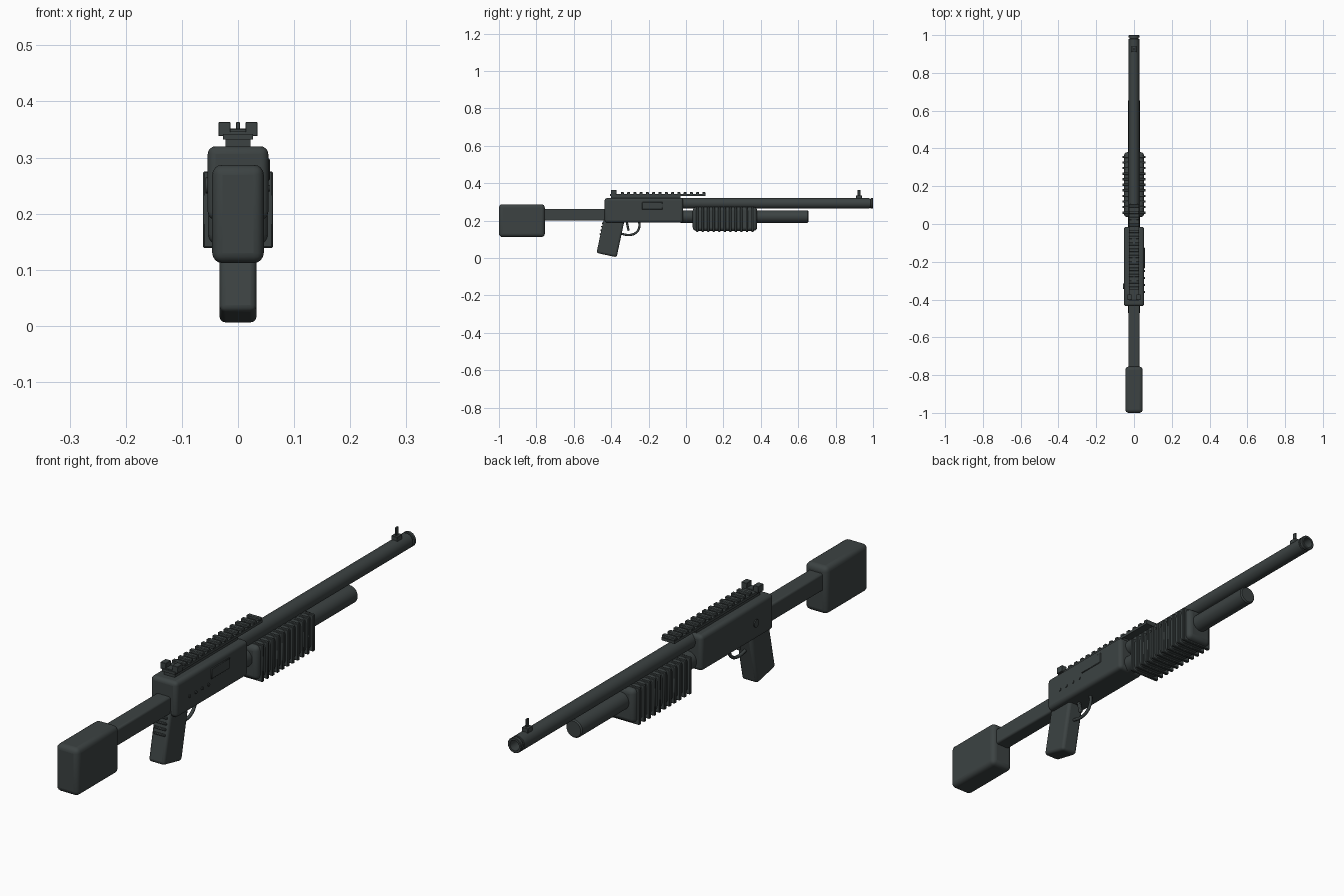
import bpy, bmesh, math
from mathutils import Matrix, Vector

if "Cube" in bpy.data.objects:
    bpy.data.objects.remove(bpy.data.objects["Cube"])

mat = bpy.data.materials.new("dark gunmetal")
mat.diffuse_color = (0.045, 0.055, 0.055, 1)
mat.use_nodes = True
mat.node_tree.nodes["Principled BSDF"].inputs["Base Color"].default_value = mat.diffuse_color


def finish(name, bm, bevel=0.0, segments=3):
    bmesh.ops.recalc_face_normals(bm, faces=bm.faces)
    me = bpy.data.meshes.new(name)
    bm.to_mesh(me)
    bm.free()
    me.materials.append(mat)
    ob = bpy.data.objects.new(name, me)
    bpy.context.collection.objects.link(ob)
    if bevel:
        mod = ob.modifiers.new("rounding", 'BEVEL')
        mod.width, mod.segments = bevel, segments
        mod.limit_method = 'ANGLE'
    bpy.ops.object.select_all(action='DESELECT')
    ob.select_set(True)
    bpy.context.view_layer.objects.active = ob
    bpy.ops.object.shade_smooth_by_angle(angle=math.radians(35))
    return ob


def add_box(bm, x, y, z, xf=Matrix()):
    """Box from (min, max) pairs, optionally transformed."""
    c = Vector([(a + b) / 2 for a, b in (x, y, z)])
    s = [b - a for a, b in (x, y, z)]
    bmesh.ops.create_cube(bm, size=1, matrix=xf @ Matrix.Translation(c) @ Matrix.Diagonal((*s, 1)))


def boxes(name, items, bevel=0.0, segments=3, xf=Matrix()):
    bm = bmesh.new()
    for x, y, z in items:
        add_box(bm, x, y, z, xf)
    return finish(name, bm, bevel, segments)


def lathe(name, profile, z, n=32):
    """Revolve (y, radius) points around a lengthwise axis at height z."""
    bm = bmesh.new()
    rings = [[bm.verts.new((r * math.cos(2 * math.pi * i / n), y, z + r * math.sin(2 * math.pi * i / n)))
              for i in range(n)] for y, r in profile]
    for a, b in zip(rings, rings[1:]):
        for i in range(n):
            j = (i + 1) % n
            bm.faces.new((a[i], a[j], b[j], b[i]))
    bm.faces.new(rings[0])
    bm.faces.new(rings[-1])
    return finish(name, bm)


def sym(w):
    return (-w, w)


# Stock, connecting bar and receiver
boxes("stock", [(sym(0.046), (-1.0, -0.755), (0.112, 0.287))], 0.018, 4)
boxes("stock_bar", [(sym(0.029), (-0.77, -0.42), (0.199, 0.263))], 0.007)
boxes("receiver", [(sym(0.054), (-0.435, -0.015), (0.189, 0.32))], 0.014, 4)

# Barrel with grooved muzzle and hollow bore, and tube below it
lathe("barrel", [(-0.03, 0.028), (0.98, 0.028), (0.981, 0.024), (0.987, 0.024), (0.988, 0.028),
                 (0.998, 0.028), (1.0, 0.026), (1.0, 0.019), (0.93, 0.019)], 0.292)
lathe("magazine_tube", [(-0.03, 0.033), (0.65, 0.033), (0.655, 0.029)], 0.221)

# Sliding forend with raised ribs
boxes("forend", [(sym(0.053), (0.036, 0.38), (0.145, 0.272))], 0.018, 4)
ribs = [(sym(0.062), (y - 0.006, y + 0.006), (0.139, 0.275))
        for y in [0.06 + 0.0295 * i for i in range(11)]]
boxes("forend_ribs", ribs, 0.002, 1)

# Raked grip with rear ridges
rake = Matrix.Translation((0, -0.403, 0.117)) @ Matrix.Rotation(math.radians(-12), 4, 'X')
boxes("grip", [(sym(0.033), (-0.055, 0.055), (-0.104, 0.1))], 0.011, 3, rake)
ridges = [(sym(0.024), (-0.060, -0.048), (z, z + 0.008)) for z in [-0.005 + 0.02 * i for i in range(4)]]
boxes("grip_ridges", ridges, 0.002, 1, rake)

# Trigger guard swept along a bent path
cu = bpy.data.curves.new("trigger_guard", 'CURVE')
cu.dimensions = '3D'
cu.bevel_depth, cu.bevel_resolution, cu.resolution_u = 0.006, 2, 6
sp = cu.splines.new('BEZIER')
path = [(-0.35, 0.13), (-0.30, 0.123), (-0.265, 0.137), (-0.25, 0.163), (-0.25, 0.195)]
sp.bezier_points.add(len(path) - 1)
for p, (y, z) in zip(sp.bezier_points, path):
    p.co = (0, y, z)
    p.handle_left_type = p.handle_right_type = 'AUTO'
guard = bpy.data.objects.new("trigger_guard", cu)
cu.materials.append(mat)
bpy.context.collection.objects.link(guard)
tilt = Matrix.Translation((0, -0.312, 0.17)) @ Matrix.Rotation(math.radians(12), 4, 'X')
boxes("trigger", [(sym(0.006), (-0.006, 0.006), (-0.025, 0.025))], 0.003, 2, tilt)

# Top rail with mounting base and teeth
boxes("rail", [(sym(0.022), (-0.4, -0.03), (0.315, 0.336)), (sym(0.027), (-0.405, 0.105), (0.332, 0.342))])
teeth = [(sym(0.027), (y - 0.008, y + 0.008), (0.341, 0.352))
         for y in [-0.34 + 0.0335 * i for i in range(14)]]
boxes("rail_teeth", teeth, 0.002, 1)

# Rear sight with two ears, front sight with a post
ears = [((s * 0.024 - 0.011, s * 0.024 + 0.011), (-0.402, -0.372), (0.341, 0.363)) for s in (-1, 1)]
boxes("rear_sight", ears + [(sym(0.035), (-0.402, -0.372), (0.338, 0.346))], 0.001, 1)
boxes("front_sight", [(sym(0.012), (0.91, 0.94), (0.312, 0.334)),
                      (sym(0.0035), (0.918, 0.932), (0.33, 0.363))], 0.001, 1)

# Ejection cover on the right side
boxes("ejection_cover", [((0.05, 0.057), (-0.235, -0.125), (0.259, 0.298))], 0.002, 1)


# Side pins on the right and a round button on the left
def studs(name, x, r, depth, places):
    bm = bmesh.new()
    for y, z in places:
        m = Matrix.Translation((x, y, z)) @ Matrix.Rotation(math.pi / 2, 4, 'Y')
        bmesh.ops.create_cone(bm, cap_ends=True, segments=16, radius1=r, radius2=r, depth=depth, matrix=m)
    finish(name, bm)


studs("receiver_pins", 0.053, 0.006, 0.008, [(-0.36 + 0.037 * i, 0.245) for i in range(4)])
studs("safety_button", -0.054, 0.014, 0.008, [(-0.33, 0.25)])
